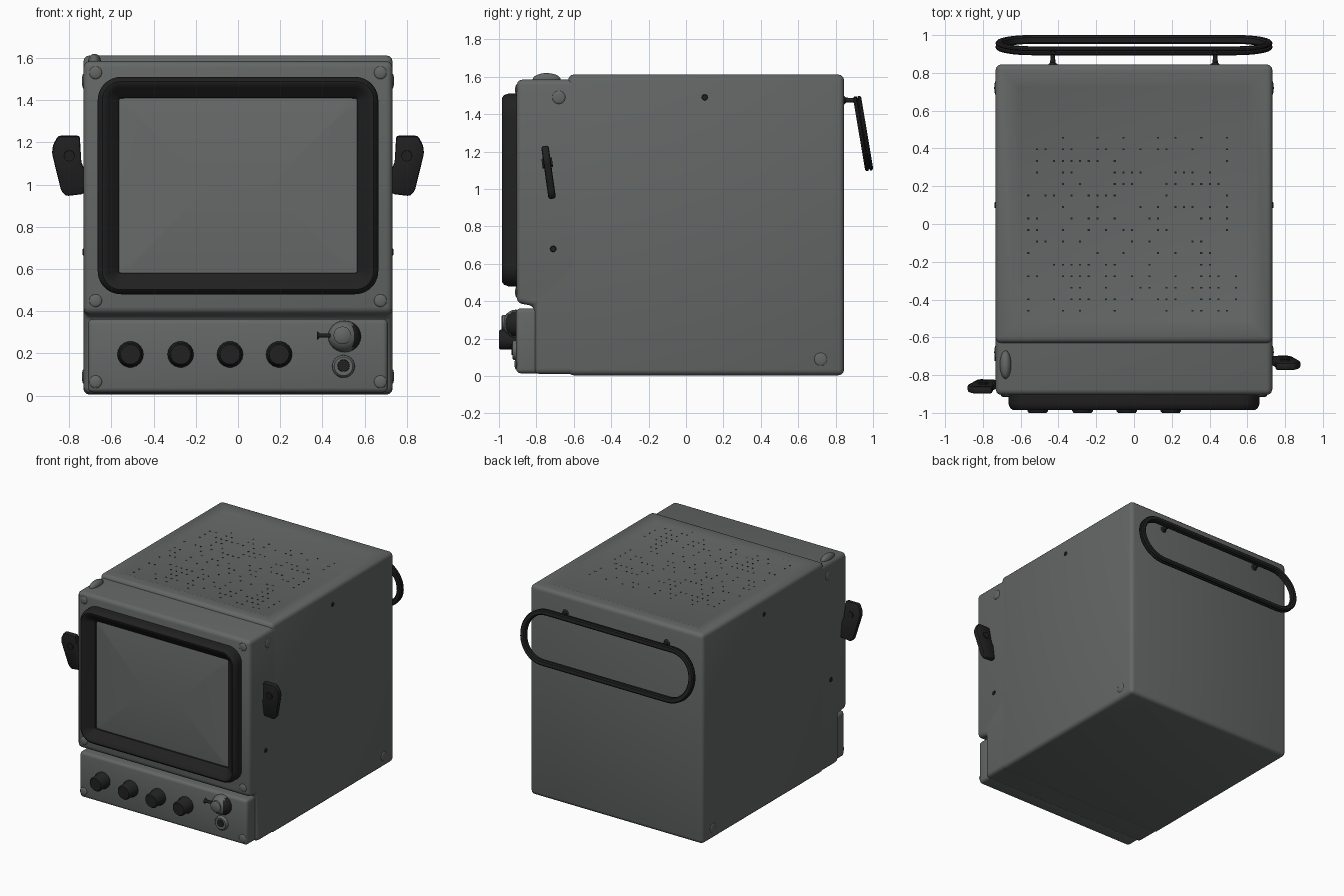
import bpy, bmesh, math, random
from mathutils import Matrix, Vector

if "Cube" in bpy.data.objects:
    bpy.data.objects.remove(bpy.data.objects["Cube"], do_unlink=True)


def material(name, colour):
    m = bpy.data.materials.new(name)
    m.use_nodes = True
    m.diffuse_color = (*colour, 1)
    bsdf = m.node_tree.nodes["Principled BSDF"]
    bsdf.inputs["Base Color"].default_value = (*colour, 1)
    bsdf.inputs["Roughness"].default_value = 0.7
    return m


GREY = material("case grey", (0.125, 0.135, 0.132))
GLASS = material("screen grey", (0.135, 0.145, 0.14))
BLACK = material("rubber black", (0.015, 0.015, 0.016))


def finish(name, bm, *mats):
    bmesh.ops.recalc_face_normals(bm, faces=bm.faces)
    mesh = bpy.data.meshes.new(name)
    bm.to_mesh(mesh)
    bm.free()
    for m in mats:
        mesh.materials.append(m)
    ob = bpy.data.objects.new(name, mesh)
    bpy.context.collection.objects.link(ob)
    bpy.ops.object.select_all(action="DESELECT")
    ob.select_set(True)
    bpy.context.view_layer.objects.active = ob
    bpy.ops.object.shade_smooth_by_angle(angle=math.radians(40))
    return ob


def round_edges(bm, width, segments=3):
    bmesh.ops.bevel(bm, geom=list(bm.edges), offset=width, segments=segments,
                    profile=0.5, affect="EDGES", clamp_overlap=True)


def box(lo, hi):
    bm = bmesh.new()
    lo, hi = Vector(lo), Vector(hi)
    bmesh.ops.create_cube(bm, size=1, matrix=Matrix.Translation((lo + hi) / 2)
                          @ Matrix.Diagonal((*(hi - lo), 1)))
    return bm


def prism(points, depth):
    """Extrude an outline given in 3D along the depth vector."""
    bm = bmesh.new()
    face = bm.faces.new([bm.verts.new(p) for p in points])
    new = bmesh.ops.extrude_face_region(bm, geom=[face])["geom"]
    bmesh.ops.translate(bm, vec=depth, verts=[v for v in new if isinstance(v, bmesh.types.BMVert)])
    return bm


def rounded_loop(hw, hh, r, y, steps=10):
    pts = []
    for k, (sx, sz) in enumerate([(1, 1), (-1, 1), (-1, -1), (1, -1)]):
        for i in range(steps + 1):
            a = math.pi / 2 * (k + i / steps)
            pts.append((sx * (hw - r) + r * math.cos(a), y, sz * (hh - r) + r * math.sin(a)))
    return pts


def frame(hw, hh, r, section, closed=True):
    """Skin rounded rectangles; each section point is (growth, y)."""
    bm = bmesh.new()
    rings = [[bm.verts.new(p) for p in rounded_loop(hw + g, hh + g, max(r + g, 0.01), y)]
             for g, y in section]
    pairs = list(zip(rings, rings[1:])) + ([(rings[-1], rings[0])] if closed else [])
    for a, b in pairs:
        for i in range(len(a)):
            j = (i + 1) % len(a)
            bm.faces.new((a[i], a[j], b[j], b[i]))
    if not closed:
        bm.faces.new(rings[-1])
    bmesh.ops.remove_doubles(bm, verts=bm.verts, dist=0.0005)
    return bm


def turned(centre, axis, profile, segments=24):
    """Lathe of (radius, distance) pairs along an axis, capped at the ends."""
    bm = bmesh.new()
    rot = Vector((0, 0, 1)).rotation_difference(Vector(axis)).to_matrix()
    rings = []
    for r, d in profile:
        angles = [math.tau * i / segments for i in range(segments)]
        rings.append([bm.verts.new(Vector(centre) + rot @ Vector((r * math.cos(a), r * math.sin(a), d)))
                      for a in angles])
    for a, b in zip(rings, rings[1:]):
        for i in range(segments):
            j = (i + 1) % segments
            bm.faces.new((a[i], a[j], b[j], b[i]))
    bm.faces.new(rings[0])
    bm.faces.new(rings[-1])
    return bm


def dome(centre, scale):
    bm = bmesh.new()
    bmesh.ops.create_uvsphere(bm, u_segments=20, v_segments=12, radius=1,
                              matrix=Matrix.Translation(centre) @ Matrix.Diagonal((*scale, 1)))
    return bm


# Case: notched front shell and a slightly taller rear box
side = [(0.8, 0.01), (-0.81, 0.01), (-0.81, 0.375), (-0.905, 0.39), (-0.905, 1.585), (0.8, 1.585)]
bm = prism([(-0.732, y, z) for y, z in side], (1.464, 0, 0))
round_edges(bm, 0.03)
finish("front_shell", bm, GREY)

bm = box((-0.733, -0.63, 0.004), (0.733, 0.845, 1.612))
round_edges(bm, 0.03)
bm.normal_update()
top = max(bm.faces, key=lambda f: f.normal.z * f.calc_area())
bmesh.ops.inset_region(bm, faces=[top], thickness=0.09)
bmesh.ops.inset_region(bm, faces=[top], thickness=0.035, depth=-0.008)
finish("rear_case", bm, GREY)

bm = box((-0.71, -0.908, 0.015), (0.71, -0.77, 0.362))
round_edges(bm, 0.022)
finish("control_panel", bm, GREY)

# Vent holes in the top
random.seed(4)
bm = bmesh.new()
for row in range(17):
    for col in range(25):
        if random.random() < 0.42:
            spot = Matrix.Translation((-0.56 + col * 0.0458, -0.52 + row * 0.061, 1.604))
            bmesh.ops.create_cube(bm, size=1, matrix=spot @ Matrix.Diagonal((0.011, 0.009, 0.003, 1)))
finish("vent_holes", bm, BLACK)

# Screen and its hood
bezel = [(0, -0.87), (0, -0.95), (-0.008, -0.972), (-0.022, -0.984), (-0.036, -0.982),
         (-0.052, -0.965), (-0.085, -0.94), (-0.1, -0.925), (-0.103, -0.87)]
ob = finish("screen_bezel", frame(0.665, 0.515, 0.11, bezel), BLACK)
ob.location.z = 0.995
bulge = [(-0.42 * t, -0.91 - 0.024 * (1 - (1 - t) ** 2)) for t in (i / 8 for i in range(9))]
ob = finish("screen", frame(0.575, 0.435, 0.08, bulge, closed=False), GLASS)
ob.location.z = 0.988

# Control knobs
for i, x in enumerate((-0.51, -0.272, -0.038, 0.195)):
    knob = [(0.062, 0), (0.062, 0.02), (0.055, 0.03), (0.055, 0.088), (0.047, 0.098)]
    finish(f"knob_{i + 1}", turned((x, -0.902, 0.195), (0, -1, 0), knob, 18), BLACK)

# Selector dial, its lever and the socket below
bm = dome((0.505, -0.91, 0.28), (0.078, 0.07, 0.075))
for f in bm.faces:
    f.material_index = int(f.calc_center_median().x > 0.545)
finish("selector_dial", bm, GREY, BLACK)
finish("selector_cap", turned((0.495, -0.95, 0.285), (0, -1, 0), [(0.042, 0), (0.042, 0.03), (0.034, 0.036)]), GREY)
finish("selector_lever", turned((0.375, -0.935, 0.284), (1, 0, 0), [(0.02, 0), (0.01, 0.012), (0.01, 0.1)], 12), BLACK)
finish("socket_rim", turned((0.5, -0.9, 0.138), (0, -1, 0), [(0.055, 0), (0.052, 0.02), (0.044, 0.028)]), GREY)
finish("socket_hole", turned((0.5, -0.926, 0.142), (0, -1, 0), [(0.03, 0), (0.028, 0.006)], 12), BLACK)

# Side lugs, tilted, with a round boss
lug = [(0.73, 0.955), (0.815, 0.945), (0.838, 0.97), (0.882, 1.15), (0.876, 1.19),
       (0.852, 1.232), (0.75, 1.232), (0.742, 1.1), (0.73, 1.08)]
for s, y, label in ((1, -0.735, "left"), (-1, -0.86, "right")):
    bm = prism([(s * x, y - 0.02, z) for x, z in lug], (0, 0.04, 0))
    round_edges(bm, 0.012, 2)
    boss = Matrix.Translation((s * 0.8, y, 1.14)) @ Matrix.Rotation(math.pi / 2, 4, "X")
    bmesh.ops.create_cone(bm, cap_ends=True, segments=16, radius1=0.026, radius2=0.026, depth=0.056, matrix=boss)
    tilt = Matrix.Rotation(math.radians(8), 4, "X")
    bmesh.ops.rotate(bm, verts=bm.verts, cent=(0, y, 1.09), matrix=tilt)
    finish(f"{label}_lug", bm, BLACK)

# Grooved loop handle at the back, with two brackets
section = [(0.02, 0.014), (0.02, 0.006), (0.01, 0), (0.02, -0.006), (0.02, -0.014), (0.012, -0.022),
           (-0.012, -0.022), (-0.02, -0.014), (-0.02, 0.014), (-0.012, 0.022), (0.012, 0.022)]
ob = finish("rear_handle", frame(0.712, 0.182, 0.178, section), BLACK)
ob.location = (0, 0.947, 1.297)
ob.rotation_euler.x = math.radians(9.5)
for s, label in ((1, "left"), (-1, "right")):
    stem = [(0.03, 0), (0.014, 0.015), (0.012, 0.05), (0.022, 0.075)]
    finish(f"{label}_handle_bracket", turned((s * 0.43, 0.84, 1.475), (0, 1, 0), stem, 14), BLACK)

# Side screws and soft corner bumps
for s, label in ((1, "left"), (-1, "right")):
    for y, z, part in ((0.1, 1.49, "upper"), (-0.71, 0.68, "lower")):
        finish(f"{label}_{part}_screw", turned((s * 0.73, y, z), (s, 0, 0), [(0.018, 0), (0.014, 0.008)], 12), BLACK)
    for y, z, part in ((-0.905, 0.45, "lower"), (-0.905, 1.53, "upper"), (-0.908, 0.065, "panel")):
        finish(f"{label}_{part}_bump", dome((s * 0.675, y, z), (0.03, 0.009, 0.03)), GREY)
    for y, z, part in ((-0.68, 1.49, "front"), (0.72, 0.09, "rear")):
        finish(f"{label}_{part}_side_bump", dome((s * 0.732, y, z), (0.008, 0.035, 0.035)), GREY)
finish("top_catch", dome((-0.68, -0.745, 1.585), (0.03, 0.075, 0.035)), GREY)
